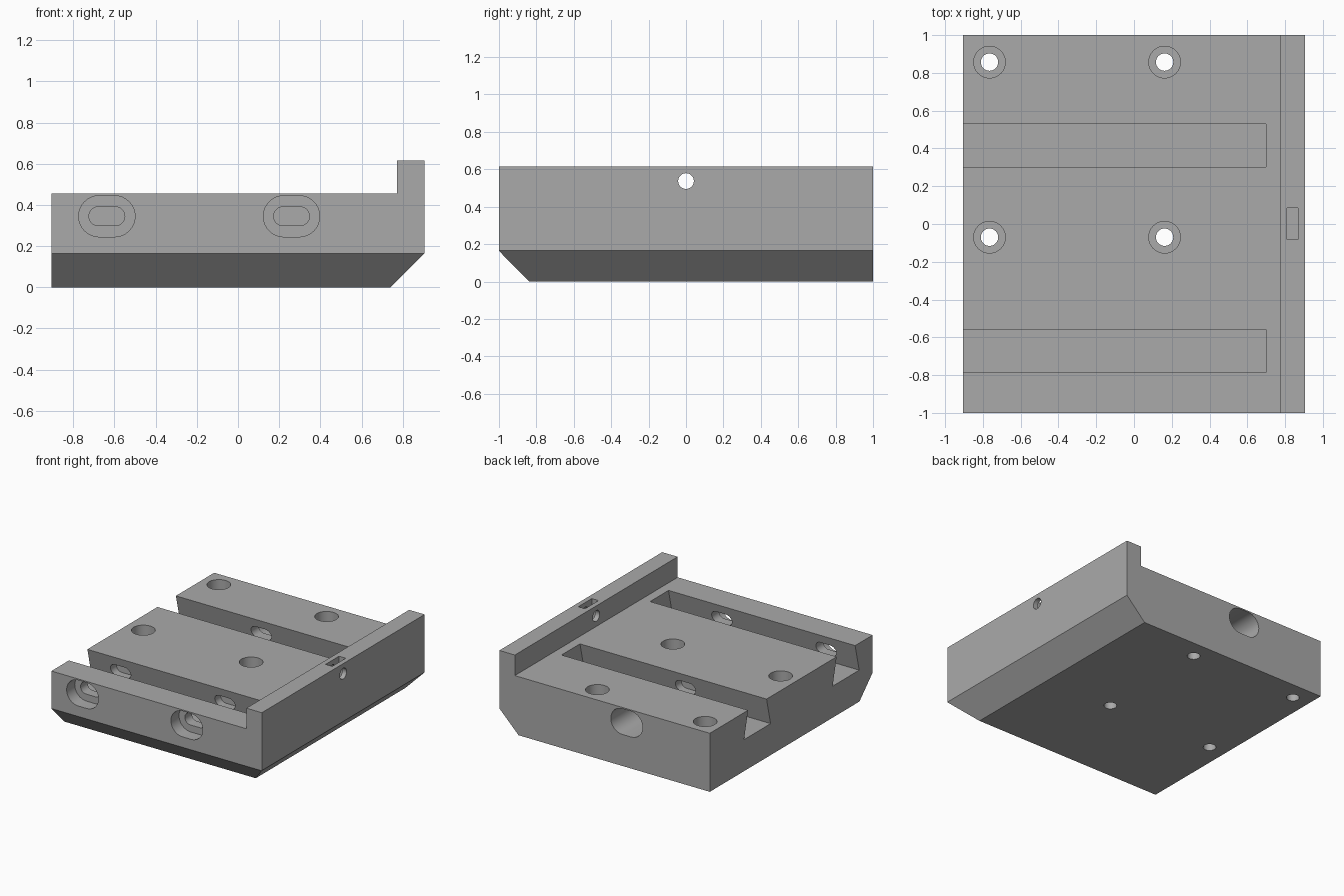
import bpy, bmesh, math
from mathutils import Vector

if "Cube" in bpy.data.objects:
    bpy.data.objects.remove(bpy.data.objects["Cube"])

grey = bpy.data.materials.new("mid_grey")
grey.diffuse_color = (0.40, 0.40, 0.40, 1)
grey.use_nodes = True
grey.node_tree.nodes["Principled BSDF"].inputs["Base Color"].default_value = grey.diffuse_color


def prism(name, points, start, sweep):
    """Extrude a closed outline, placed by start, along the sweep vector."""
    bm = bmesh.new()
    face = bm.faces.new([bm.verts.new(Vector(p) + Vector(start)) for p in points])
    new = bmesh.ops.extrude_face_region(bm, geom=[face])["geom"]
    bmesh.ops.translate(bm, vec=sweep, verts=[v for v in new if isinstance(v, bmesh.types.BMVert)])
    bmesh.ops.recalc_face_normals(bm, faces=bm.faces)
    mesh = bpy.data.meshes.new(name)
    bm.to_mesh(mesh)
    bm.free()
    obj = bpy.data.objects.new(name, mesh)
    bpy.context.collection.objects.link(obj)
    mesh.materials.append(grey)
    return obj


def rounded(half_length, radius, n=32):
    """Circle outline, stretched into a slot by half_length."""
    pts = []
    for side in (1, -1):
        for i in range(n // 2 + 1):
            if half_length == 0 and i == n // 2:
                continue
            a = math.pi * (i / (n // 2) - 0.5)
            pts.append((side * (half_length + radius * math.cos(a)), side * radius * math.sin(a)))
    return pts


# Plate with its raised stop rail and the sloped lower right edge
body = prism("mounting_plate", [(-0.905, 0, 0), (0.74, 0, 0), (0.905, 0, 0.165), (0.905, 0, 0.615),
                                (0.772, 0, 0.615), (0.772, 0, 0.455), (-0.905, 0, 0.455)],
             (0, -1, 0), (0, 2, 0))


def cut(name, points, start, sweep):
    cutter = prism(name, points, start, sweep)
    mod = body.modifiers.new(name, "BOOLEAN")
    mod.operation = "DIFFERENCE"
    mod.solver = "EXACT"
    mod.object = cutter
    bpy.context.view_layer.objects.active = body
    bpy.ops.object.modifier_apply(modifier=mod.name)
    bpy.data.objects.remove(cutter)


def slot_y(name, x, half_length, radius, y0, y1):
    cut(name, [(a, 0, b) for a, b in rounded(half_length, radius)], (x, y0, 0.345), (0, y1 - y0, 0))


def hole_z(name, x, y, radius, z0, z1):
    cut(name, [(a, b, 0) for a, b in rounded(0, radius)], (x, y, z0), (0, 0, z1 - z0))


# Sloped lower front edge
cut("front_bevel", [(0, -1.1, -0.1), (0, -0.74, -0.1), (0, -1.1, 0.265)], (-1, 0, 0), (2, 0, 0))

# Dovetail grooves, open on the left
for y0, y1 in ((0.303, 0.53), (-0.785, -0.558)):
    u = 0.05
    k = u / 0.21
    cut("dovetail_groove", [(0, y0 - u, 0.245), (0, y1 + u, 0.245), (0, y1 - 0.1 * k, 0.555),
                            (0, y0 + 0.1 * k, 0.555)], (-1, 0, 0), (1.70, 0, 0))

# Clamp slots from the front and from the back
for x in (-0.637, 0.26):
    slot_y("front_clamp_recess", x, 0.037, 0.10, -1.1, -0.90)
    slot_y("front_clamp_slot", x, 0.041, 0.046, -1.0, -0.46)
slot_y("back_clamp_recess", -0.19, 0.037, 0.10, 0.65, 1.1)
slot_y("back_clamp_slot", -0.19, 0.041, 0.046, 0.205, 0.8)

# Counterbored bolt holes
for x in (-0.765, 0.162):
    for y in (0.857, -0.07):
        hole_z("bolt_head_recess", x, y, 0.084, 0.20, 0.6)
        hole_z("bolt_hole", x, y, 0.046, -0.1, 0.3)

# Stop screw hole and nut pocket in the rail
cut("nut_pocket", [(0.81, -0.082, 0), (0.868, -0.082, 0), (0.868, 0.084, 0), (0.81, 0.084, 0)],
    (0, 0, 0.45), (0, 0, 0.3))
cut("stop_screw_hole", [(0, a, b) for a, b in rounded(0, 0.042)], (0.7, 0, 0.537), (0.3, 0, 0))

# Smooth hole walls, crisp edges
bpy.ops.object.select_all(action="DESELECT")
body.select_set(True)
bpy.context.view_layer.objects.active = body
bpy.ops.object.shade_smooth_by_angle(angle=math.radians(30))
